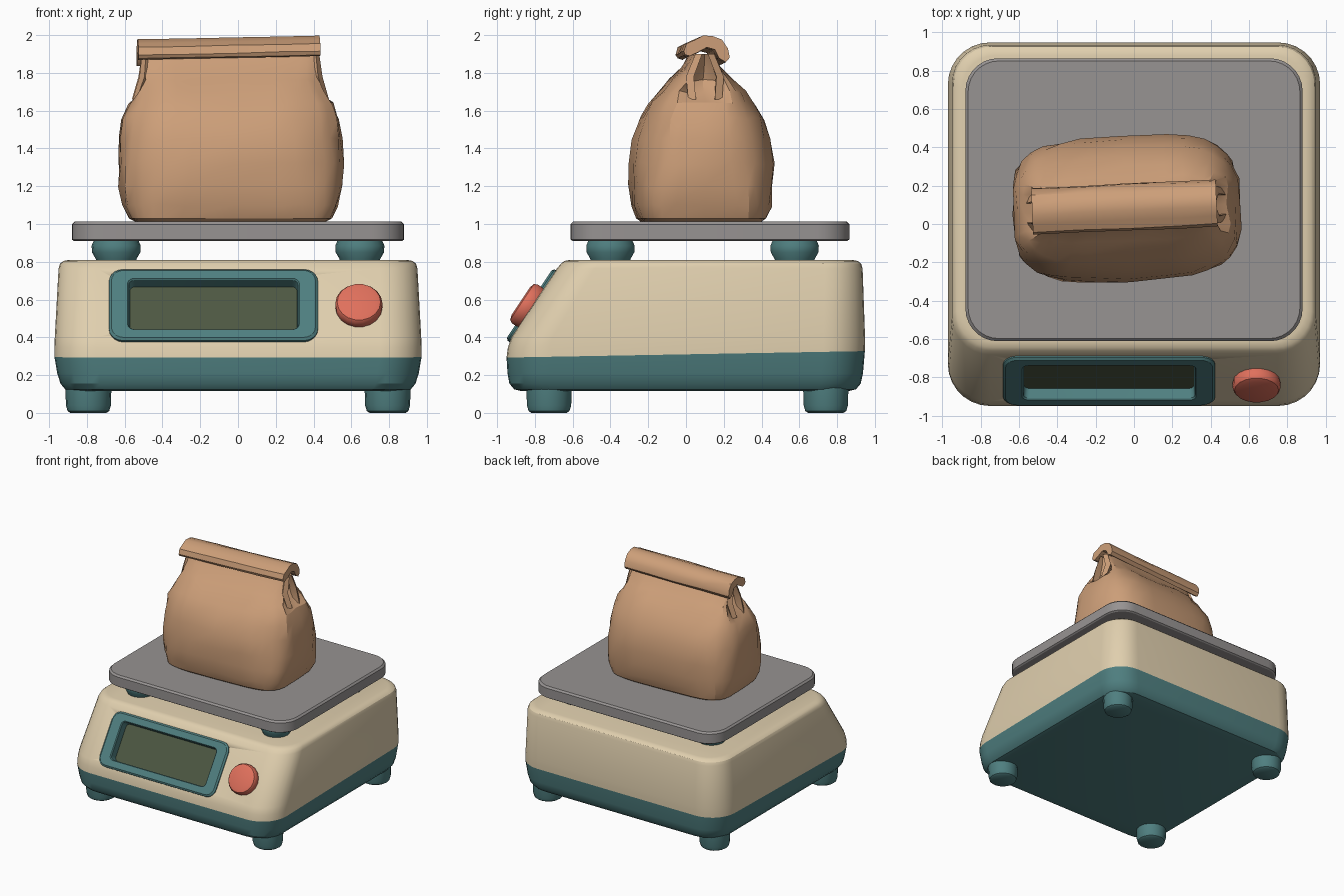
import bpy, bmesh, math, random
from mathutils import Matrix, Vector

if "Cube" in bpy.data.objects:
    bpy.data.objects.remove(bpy.data.objects["Cube"])

random.seed(4)


def material(name, r, g, b):
    lin = [((c / 255 + 0.055) / 1.055) ** 2.4 for c in (r, g, b)]
    m = bpy.data.materials.new(name)
    m.diffuse_color = (*lin, 1)
    m.use_nodes = True
    m.node_tree.nodes["Principled BSDF"].inputs["Base Color"].default_value = m.diffuse_color
    return m


CREAM = material("cream", 224, 207, 174)
TEAL = material("teal", 79, 127, 128)
GREY = material("platter grey", 151, 147, 146)
PAPER = material("brown paper", 205, 159, 121)
GREEN = material("display green", 77, 88, 66)
RED = material("button red", 224, 112, 92)


def loft(name, rings, mat, matrix=None, closed=False, angle=30):
    """Skin equal-length rings; cap the ends, or join last to first when closed."""
    bm = bmesh.new()
    vs = [[bm.verts.new(p) for p in ring] for ring in rings]
    n = len(vs[0])
    pairs = list(zip(vs, vs[1:])) + ([(vs[-1], vs[0])] if closed else [])
    for a, b in pairs:
        for i in range(n):
            j = (i + 1) % n
            bm.faces.new((a[i], a[j], b[j], b[i]))
    if not closed:
        bm.faces.new(vs[0])
        bm.faces.new(vs[-1])
    bmesh.ops.recalc_face_normals(bm, faces=bm.faces)
    me = bpy.data.meshes.new(name)
    bm.to_mesh(me)
    bm.free()
    me.materials.append(mat)
    ob = bpy.data.objects.new(name, me)
    bpy.context.collection.objects.link(ob)
    if matrix:
        ob.matrix_world = matrix
    smooth(ob, angle)
    return ob


def select(ob):
    bpy.ops.object.select_all(action='DESELECT')
    ob.select_set(True)
    bpy.context.view_layer.objects.active = ob


def smooth(ob, angle):
    select(ob)
    bpy.ops.object.shade_smooth_by_angle(angle=math.radians(angle))


def rounded(z, xh, y0, y1, r, tilt=0.0, seg=7):
    """Rounded rectangle ring, z rising with y by tilt."""
    pts = []
    corners = ((xh - r, y1 - r), (r - xh, y1 - r), (r - xh, y0 + r), (xh - r, y0 + r))
    for k, (cx, cy) in enumerate(corners):
        for i in range(seg + 1):
            a = math.pi / 2 * (k + i / seg)
            y = cy + r * math.sin(a)
            pts.append((cx + r * math.cos(a), y, z + tilt * y))
    return pts


def lathe(name, profile, mat, matrix, n=18):
    rings = [[(r * math.cos(2 * math.pi * i / n), r * math.sin(2 * math.pi * i / n), z)
              for i in range(n)] for r, z in profile]
    return loft(name, rings, mat, matrix, angle=35)


# Teal base tray
SEAM = 0.018
loft("base_tray", [
    rounded(0.115, 0.88, -0.87, 0.86, 0.18),
    rounded(0.125, 0.915, -0.91, 0.90, 0.20),
    rounded(0.155, 0.94, -0.935, 0.925, 0.21),
    rounded(0.21, 0.957, -0.945, 0.937, 0.22),
    rounded(0.31, 0.972, -0.95, 0.947, 0.22, SEAM)], TEAL)

# Cream housing with sloping front
housing = loft("housing", [
    rounded(0.31, 0.972, -0.95, 0.947, 0.22, SEAM),
    rounded(0.355, 0.972, -0.943, 0.948, 0.22, SEAM * 0.5),
    rounded(0.40, 0.97, -0.925, 0.948, 0.22),
    rounded(0.765, 0.95, -0.683, 0.935, 0.20),
    rounded(0.79, 0.942, -0.662, 0.927, 0.20),
    rounded(0.804, 0.925, -0.645, 0.91, 0.19),
    rounded(0.81, 0.895, -0.615, 0.88, 0.17)], CREAM)

# Frame of the sloping panel: local x across, y up the slope, z outward
TILT = math.atan2(0.242, 0.365)


def on_panel(x, z):
    y = -0.925 + (z - 0.40) * 0.242 / 0.365
    return Matrix.Translation((x, y, z)) @ Matrix.Rotation(math.pi / 2 - TILT, 4, 'X')


def panel_ring(w, xh, yh, r):
    return rounded(w, xh, -yh, yh, r, seg=5)


panel = on_panel(-0.13, 0.567)

# Recess cut behind the display
cutter = loft("recess_cutter", [panel_ring(-0.075, 0.48, 0.185, 0.05),
                                panel_ring(0.1, 0.48, 0.185, 0.05)], CREAM, panel)
cutter.hide_render = True
mod = housing.modifiers.new("recess", 'BOOLEAN')
mod.operation, mod.solver, mod.object = 'DIFFERENCE', 'EXACT', cutter
select(housing)
bpy.ops.object.modifier_apply(modifier=mod.name)
bpy.data.objects.remove(cutter)

# Display bezel and screen
loft("display_bezel", [
    panel_ring(-0.06, 0.47, 0.178, 0.05),
    panel_ring(-0.01, 0.553, 0.226, 0.075),
    panel_ring(0.008, 0.553, 0.226, 0.075),
    panel_ring(0.018, 0.54, 0.213, 0.065),
    panel_ring(0.018, 0.455, 0.162, 0.035),
    panel_ring(0.010, 0.448, 0.156, 0.03),
    panel_ring(-0.06, 0.442, 0.152, 0.03)], TEAL, panel, closed=True)
loft("display_screen", [panel_ring(-0.056, 0.46, 0.165, 0.03),
                        panel_ring(-0.048, 0.46, 0.165, 0.03)], GREEN, panel)

# Round button
lathe("button", [(0.118, -0.02), (0.125, 0.01), (0.125, 0.04), (0.115, 0.056), (0.09, 0.064)],
      RED, on_panel(0.64, 0.556))

# Feet and platter posts
for sx, side in ((-1, "left"), (1, "right")):
    for y, end in ((-0.725, "front"), (0.74, "back")):
        lathe(f"foot_{end}_{side}", [(0.095, 0), (0.11, 0.01), (0.119, 0.04), (0.122, 0.14)],
              TEAL, Matrix.Translation((sx * 0.792, y, 0)))
    for y, end in ((-0.40, "front"), (0.575, "back")):
        lathe(f"post_{end}_{side}",
              [(0.10, 0.79), (0.108, 0.815), (0.128, 0.85), (0.13, 0.885), (0.115, 0.92)],
              TEAL, Matrix.Translation((sx * 0.645, y, 0)))

# Platter
loft("platter", [
    rounded(0.91, 0.868, -0.60, 0.853, 0.16),
    rounded(0.918, 0.88, -0.612, 0.865, 0.17),
    rounded(0.998, 0.88, -0.612, 0.865, 0.17),
    rounded(1.012, 0.866, -0.598, 0.851, 0.16)], GREY)

# Paper bag: z, half width, half depth, squareness, side tuck
BAG = [(1.012, 0.50, 0.31, 5.0, 0.0), (1.03, 0.535, 0.335, 5.0, 0.0),
       (1.10, 0.57, 0.36, 4.2, 0.0), (1.20, 0.588, 0.372, 3.6, 0.0),
       (1.32, 0.597, 0.378, 3.3, 0.0), (1.45, 0.59, 0.362, 3.2, 0.0),
       (1.56, 0.575, 0.325, 3.2, 0.0), (1.64, 0.55, 0.275, 3.2, 0.02),
       (1.70, 0.51, 0.225, 3.6, 0.07), (1.76, 0.482, 0.165, 4.0, 0.10),
       (1.83, 0.478, 0.095, 4.0, 0.10), (1.90, 0.476, 0.05, 4.0, 0.06)]
N = 32
rings = []
for k, (z, a, b, e, tuck) in enumerate(BAG):
    ring = []
    for i in range(N):
        t = 2 * math.pi * i / N
        c, s = math.cos(t), math.sin(t)
        x = math.copysign(abs(c) ** (2 / e), c) * a
        y = math.copysign(abs(s) ** (2 / e), s) * b
        x -= math.copysign(tuck * max(0, 1 - abs(s) / 0.4), c)
        j = 0.009 if 1 < k < 10 else 0.0
        ring.append((x + random.uniform(-j, j), y + random.uniform(-j, j),
                     z + random.uniform(-j, j)))
    rings.append(ring)
bag_place = Matrix.Translation((-0.04, 0.08, 0)) @ Matrix.Rotation(math.radians(2.5), 4, 'Z')
loft("paper_bag", rings, PAPER, bag_place, angle=28)

# Rolled-over top of the bag: arched cap profile (y, z) swept along x
ROLL = [(-0.115, 1.905), (-0.10, 1.945), (-0.06, 1.965), (-0.01, 1.988), (0.04, 1.985),
        (0.09, 1.965), (0.125, 1.92), (0.13, 1.87), (0.11, 1.845), (0.075, 1.87),
        (0.055, 1.915), (0.01, 1.925), (-0.035, 1.90), (-0.08, 1.878), (-0.105, 1.885)]
rolls = []
for x in (-0.492, -0.25, 0.02, 0.26, 0.472):
    rolls.append([(x, y + random.uniform(-0.004, 0.004), z + 0.02 * x + random.uniform(-0.002, 0.002))
                  for y, z in ROLL])
loft("bag_rolled_top", rolls, PAPER, bag_place, angle=35)

# Pleat folds on both ends of the bag under the roll
for sx, side in ((-1, "left"), (1, "right")):
    for sy, end in ((-1, "front"), (1, "back")):
        fold = [[(sx * 0.47, sy * 0.015, 1.90), (sx * 0.45, sy * 0.05, 1.90), (sx * 0.43, sy * 0.02, 1.90)],
                [(sx * 0.485, sy * 0.06, 1.78), (sx * 0.46, sy * 0.10, 1.78), (sx * 0.42, sy * 0.06, 1.78)],
                [(sx * 0.52, sy * 0.05, 1.66), (sx * 0.50, sy * 0.09, 1.66), (sx * 0.46, sy * 0.05, 1.66)]]
        loft(f"bag_pleat_{end}_{side}", fold, PAPER, bag_place)
